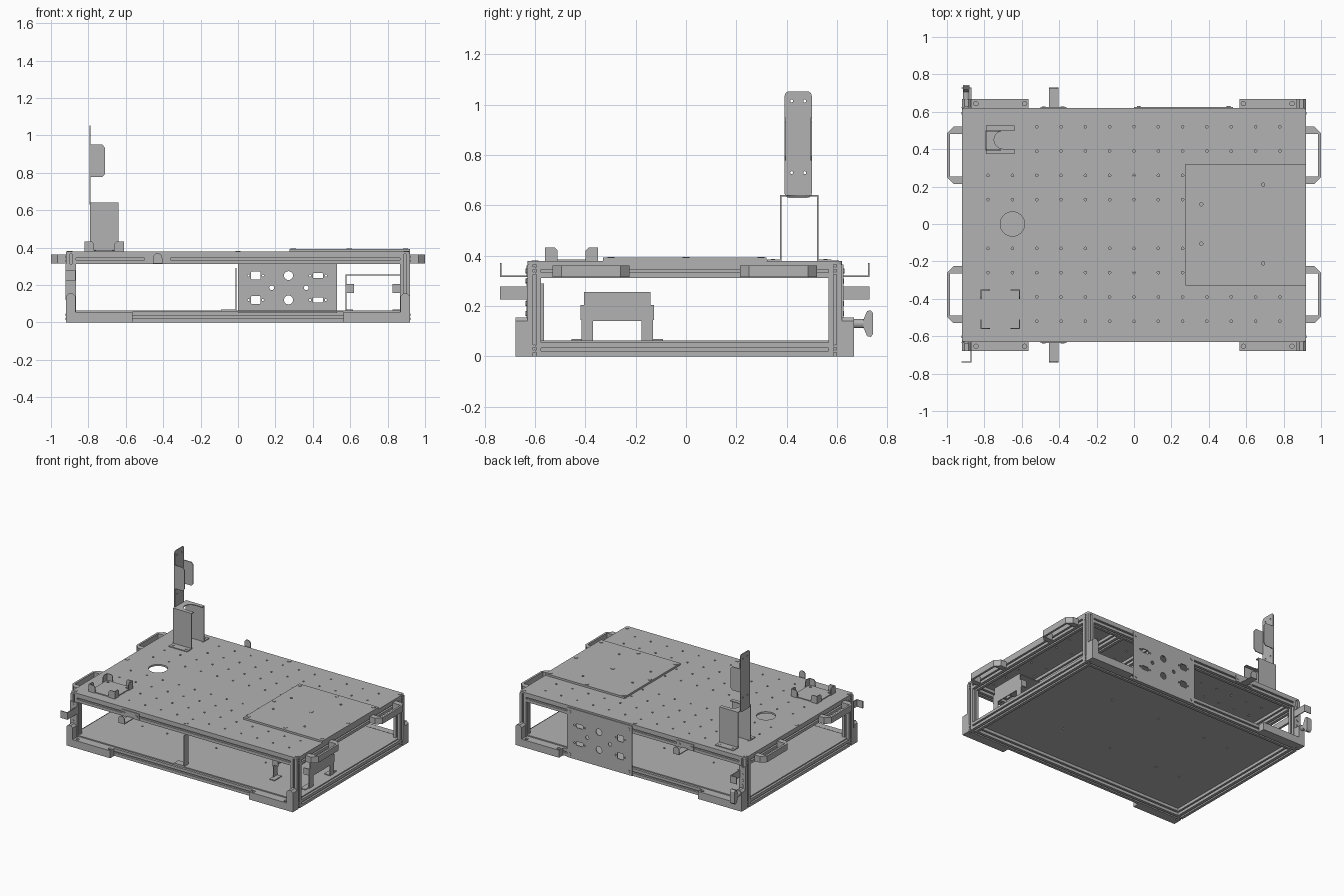
import bpy, bmesh, math
from mathutils import Matrix, Vector

if "Cube" in bpy.data.objects:
    bpy.data.objects.remove(bpy.data.objects["Cube"])

grey = bpy.data.materials.new("aluminium_grey")
grey.use_nodes = True
COLOUR = (0.45, 0.45, 0.45, 1)
grey.diffuse_color = COLOUR
grey.node_tree.nodes["Principled BSDF"].inputs["Base Color"].default_value = COLOUR

YC = -0.005          # frame centre in y
HX, HY = 0.92, 0.625  # frame half sizes


def finish(name, bm):
    bmesh.ops.recalc_face_normals(bm, faces=bm.faces)
    me = bpy.data.meshes.new(name)
    bm.to_mesh(me)
    bm.free()
    me.materials.append(grey)
    ob = bpy.data.objects.new(name, me)
    bpy.context.collection.objects.link(ob)
    return ob


def prism(name, pts, axis, lo, hi):
    """Extrude a 2D outline along an axis (outline uses the other two axes in order)."""
    bm = bmesh.new()
    def place(p, t):
        c = list(p)
        c.insert("xyz".index(axis), t)
        return bm.verts.new(c)
    a = [place(p, lo) for p in pts]
    b = [place(p, hi) for p in pts]
    bm.faces.new(a)
    bm.faces.new(b)
    for i in range(len(a)):
        j = (i + 1) % len(a)
        bm.faces.new((a[i], a[j], b[j], b[i]))
    return finish(name, bm)


def box(name, x, y, z):
    (x0, x1), (y0, y1) = sorted(x), sorted(y)
    return prism(name, [(x0, y0), (x1, y0), (x1, y1), (x0, y1)], "z", *z)


def rounded(u0, u1, v0, v1, r, n=4):
    """Rounded rectangle outline."""
    pts = []
    for k, (u, v) in enumerate([(u1 - r, v1 - r), (u0 + r, v1 - r), (u0 + r, v0 + r), (u1 - r, v0 + r)]):
        for i in range(n + 1):
            a = math.pi / 2 * (k + i / n)
            pts.append((u + r * math.cos(a), v + r * math.sin(a)))
    return pts


def cylinders(name, spots, r, depth, axis="z", n=12):
    """Many equal cylinders in one object."""
    bm = bmesh.new()
    rot = {"z": Matrix(), "x": Matrix.Rotation(math.pi / 2, 4, "Y"), "y": Matrix.Rotation(math.pi / 2, 4, "X")}[axis]
    for s in spots:
        bmesh.ops.create_cone(bm, cap_ends=True, segments=n, radius1=r, radius2=r, depth=depth,
                              matrix=Matrix.Translation(Vector(s)) @ rot)
    return finish(name, bm)


def cut(ob, *cutters):
    for c in cutters:
        c.hide_render = True
        m = ob.modifiers.new("cut", "BOOLEAN")
        m.operation, m.solver, m.object = "DIFFERENCE", "EXACT", c
        bpy.context.view_layer.objects.active = ob
        bpy.ops.object.modifier_apply(modifier=m.name)
        bpy.data.objects.remove(c)


def rail(name, axis, u, v, lo, hi, h=0.027, g=0.006, d=0.014):
    """Slotted square extrusion."""
    pts = []
    for k in range(4):
        c, s = round(math.cos(k * math.pi / 2)), round(math.sin(k * math.pi / 2))
        for p, q in [(h, -h), (h, -g), (h - d, -g), (h - d, g), (h, g)]:
            pts.append((u + c * p - s * q, v + s * p + c * q))
    return prism(name, pts, axis, lo, hi)


# Extrusion frame
R = 0.027
for z, level in ((R, "bottom"), (0.339, "top")):
    for s, side in ((-1, "front"), (1, "back")):
        rail(f"{level}_{side}_rail", "x", YC + s * (HY - R), z, -HX + 2 * R, HX - 2 * R)
    for s, side in ((-1, "right"), (1, "left")):
        rail(f"{level}_{side}_rail", "y", s * (HX - R), z, YC - HY + 2 * R, YC + HY - 2 * R)
for sx in (-1, 1):
    for sy in (-1, 1):
        rail("corner_post", "z", sx * (HX - R), YC + sy * (HY - R), 0, 0.366)
for x in (0.295, 0.595):
    rail("cross_rail", "y", x, 0.339, YC - HY + 2 * R, YC + HY - 2 * R)

# Floor and top plates
floor = box("floor_plate", (-0.905, 0.905), (YC - 0.61, YC + 0.61), (0.055, 0.063))
cut(floor, cylinders("floor_holes", [(x * 0.2, y * 0.25, 0.06) for x in (-3, -2, 0, 2) for y in (-1, 1)], 0.007, 0.1, n=8))
top = prism("top_plate", rounded(-HX, HX, YC - HY, YC + HY, 0.015), "z", 0.366, 0.378)
grid = [(i * 0.13, j * 0.13, 0.37) for i in range(-6, 7) for j in range(-4, 5) if j]
cut(top, cylinders("grid_holes", grid, 0.007, 0.1, n=8),
    cylinders("cable_hole", [(-0.65, 0, 0.37)], 0.065, 0.1, n=32))
cylinders("top_screws", [(x, y, 0.378) for x in (-0.9, 0, 0.9) for y in (-0.6, 0.595)] + [(-0.9, 0, 0.378)], 0.014, 0.006)

# Square mounting plate
cover = box("mounting_plate", (0.275, HX), (-0.33, 0.32), (0.378, 0.392))
cut(cover, cylinders("cover_holes", [(x, s * y, 0.39) for x, y in ((0.36, 0.105), (0.69, 0.21)) for s in (-1, 1)], 0.009, 0.1))
cylinders("mounting_screws", [(0.295 + i * 0.3, j * 0.298, 0.392) for i in range(3) for j in (-1, 0, 1)], 0.014, 0.006)

# Side handles, corner feet, hooks
for sx in (-1, 1):
    for sy in (-1, 1):
        loop = [(0.92, 0.22), (0.965, 0.22), (1, 0.255), (1, 0.49), (0.965, 0.525), (0.92, 0.525),
                (0.92, 0.485), (0.985, 0.485), (0.985, 0.26), (0.92, 0.26)]
        prism("side_handle", [(sx * x, YC + sy * y) for x, y in loop], "z", 0.316, 0.362)

        face = YC + sy * HY
        out = face + sy * 0.048
        foot = [(0.565, 0), (0.92, 0), (0.92, 0.14), (0.905, 0.155), (0.885, 0.155), (0.87, 0.14), (0.87, 0.055), (0.565, 0.055)]
        ob = prism("corner_foot", [(sx * x, z) for x, z in foot], "y", *sorted((face, out)))
        cut(ob, cylinders("foot_holes", [(sx * x, face + sy * 0.024, 0.05) for x in (0.585, 0.845)], 0.012, 0.05))
        cylinders("post_bolts", [(sx * HX, YC + sy * 0.598, z) for z in (0.02, 0.04, 0.33, 0.35)], 0.007, 0.006, "x", 8)

for s in (-1, 1):
    face = YC + s * HY
    tip = YC + s * 0.735
    # Cable hook on the top rail
    box("hook_flange", (-0.5, -0.36), (face, face + s * 0.005), (0.316, 0.362))
    box("hook_arm", (-0.455, -0.405), (face, tip), (0.315, 0.321))
    lip = [(-0.455, 0.315), (-0.405, 0.315)] + [
        (-0.43 + 0.025 * math.cos(a * math.pi / 6), 0.345 + 0.025 * math.sin(a * math.pi / 6)) for a in range(7)]
    prism("hook_lip", lip, "y", *sorted((tip - s * 0.006, tip)))
    cylinders("hook_screws", [(x, face + s * 0.005, 0.339) for x in (-0.482, -0.382)], 0.01, 0.008, "y")
    # Side hook on the corner post
    plate = box("post_plate", (-0.923, -0.87), (face, face + s * 0.005), (0.12, 0.312))
    cylinders("post_plate_screws", [(-0.897, face + s * 0.005, z) for z in (0.14, 0.17, 0.21, 0.25, 0.3)], 0.01, 0.008, "y")
    box("side_hook_arm", (-0.875, -0.869), (face, tip), (0.225, 0.277))
    box("side_hook_lip", (-0.923, -0.869), (tip - s * 0.006, tip), (0.225, 0.277))

# Wing knob on the back corner
cylinders("knob_shaft", [(-0.897, 0.685, 0.13)], 0.018, 0.07, "y", 16)
prism("knob_wing", [(0.705, 0.115), (0.72, 0.08), (0.735, 0.077), (0.744, 0.09), (0.744, 0.17),
                    (0.735, 0.183), (0.72, 0.18), (0.705, 0.145)], "x", -0.915, -0.879)

# Connector panel on the back
by = YC + HY
panel = box("connector_panel", (0, 0.53), (by, by + 0.006), (0, 0.366))
for z in (0.12, 0.25):
    cut(panel, prism("square_port", rounded(0.07, 0.12, z - 0.022, z + 0.022, 0.006, 2), "y", 0.5, 0.7),
        cylinders("round_port", [(0.27, by, z)], 0.024, 0.2, "y", 20),
        prism("slot_port", rounded(0.4, 0.455, z - 0.014, z + 0.014, 0.006, 2), "y", 0.5, 0.7),
        cylinders("port_screw_holes", [(x, by, z) for x in (0.057, 0.133, 0.385, 0.47)], 0.006, 0.2, "y", 8))
cut(panel, cylinders("small_ports", [(0.18, by, 0.185), (0.365, by, 0.185)], 0.013, 0.2, "y"))
cylinders("panel_screws", [(x, by + 0.006, z) for x in (0.025, 0.505) for z in (0.027, 0.339)], 0.01, 0.008, "y")

# Thin angle strip standing behind the front rail
box("angle_strip", (-0.014, -0.008), (-0.615, -0.565), (0.063, 0.29))
box("angle_strip_foot", (-0.09, -0.008), (-0.615, -0.565), (0.063, 0.069))

# Bent sheet cradle inside
box("cradle_top", (0.575, 0.872), (-0.405, -0.142), (0.25, 0.256))
for x, s in ((0.575, 1), (0.866, -1)):
    box("cradle_side", (x, x + 0.006), (-0.405, -0.142), (0.14, 0.254))
    for y, d in ((-0.42, -1), (-0.127, 1)):
        box("cradle_ear", (x, x + 0.006), (y, y - d * 0.04), (0.145, 0.205))
        box("cradle_tab", (x + 0.003, x + 0.003 + s * 0.043), (y, y - d * 0.006), (0.157, 0.205))
        leg = y - d * 0.05
        box("cradle_leg", (x, x + 0.006), (leg, y - d * 0.004), (0.063, 0.15))
        box("cradle_foot", (x, x + s * 0.04), (leg, y + d * 0.035), (0.063, 0.069))

# Upright arch bracket with slotted top
arc = [(-0.7 - 0.048 * math.cos(a * math.pi / 12), 0.45 - 0.048 * math.sin(a * math.pi / 12)) for a in range(-6, 7)]
prism("bracket_top", [(-0.64, 0.374), (-0.64, 0.402)] + arc[::-1] + [(-0.64, 0.498), (-0.64, 0.526), (-0.79, 0.526), (-0.79, 0.374)],
      "z", 0.636, 0.642)
for y, d in ((0.374, -1), (0.526, 1)):
    box("bracket_wall", (-0.79, -0.64), (y, y - d * 0.006), (0.378, 0.64))
    box("bracket_flange", (-0.79, -0.64), (y - d * 0.006, y + d * 0.052), (0.378, 0.384))
    cylinders("flange_screws", [(x, y + d * 0.028, 0.384) for x in (-0.77, -0.663)], 0.008, 0.006, n=8)

# Tall blade with folded wings
blade = prism("blade", rounded(0.392, 0.5, 0.63, 1.053, 0.018), "x", -0.794, -0.788)
cut(blade, cylinders("blade_holes", [(-0.79, y, z) for y in (0.42, 0.472) for z in (0.73, 1.015)], 0.006, 0.1, "x", 8))
for y in (0.392, 0.494):
    prism("blade_wing", [(-0.794, 0.778), (-0.725, 0.778), (-0.71, 0.795), (-0.71, 0.932), (-0.725, 0.95), (-0.794, 0.95)],
          "y", y, y + 0.006)

# Corner cradle on the top plate
cx, cy = -0.715, -0.455
holder = prism("holder_base", rounded(cx - 0.1, cx + 0.1, cy - 0.1, cy + 0.1, 0.015), "z", 0.378, 0.384)
cut(holder, cylinders("holder_holes", [(cx + i * 0.077, cy + j * 0.077, 0.385) for i in (-1, 1) for j in (-1, 1)], 0.009, 0.05))
for i in (-1, 1):
    for j in (-1, 1):
        for axis, c, k, o, m in (("y", cx, i, cy, j), ("x", cy, j, cx, i)):
            e, f = c + k * 0.106, c + k * 0.055
            tab = [(e, 0.378), (e, 0.432), (f + k * 0.012, 0.432), (f, 0.42), (f, 0.378)]
            prism("holder_tab", tab, axis, *sorted((o + m * 0.106, o + m * 0.1)))
